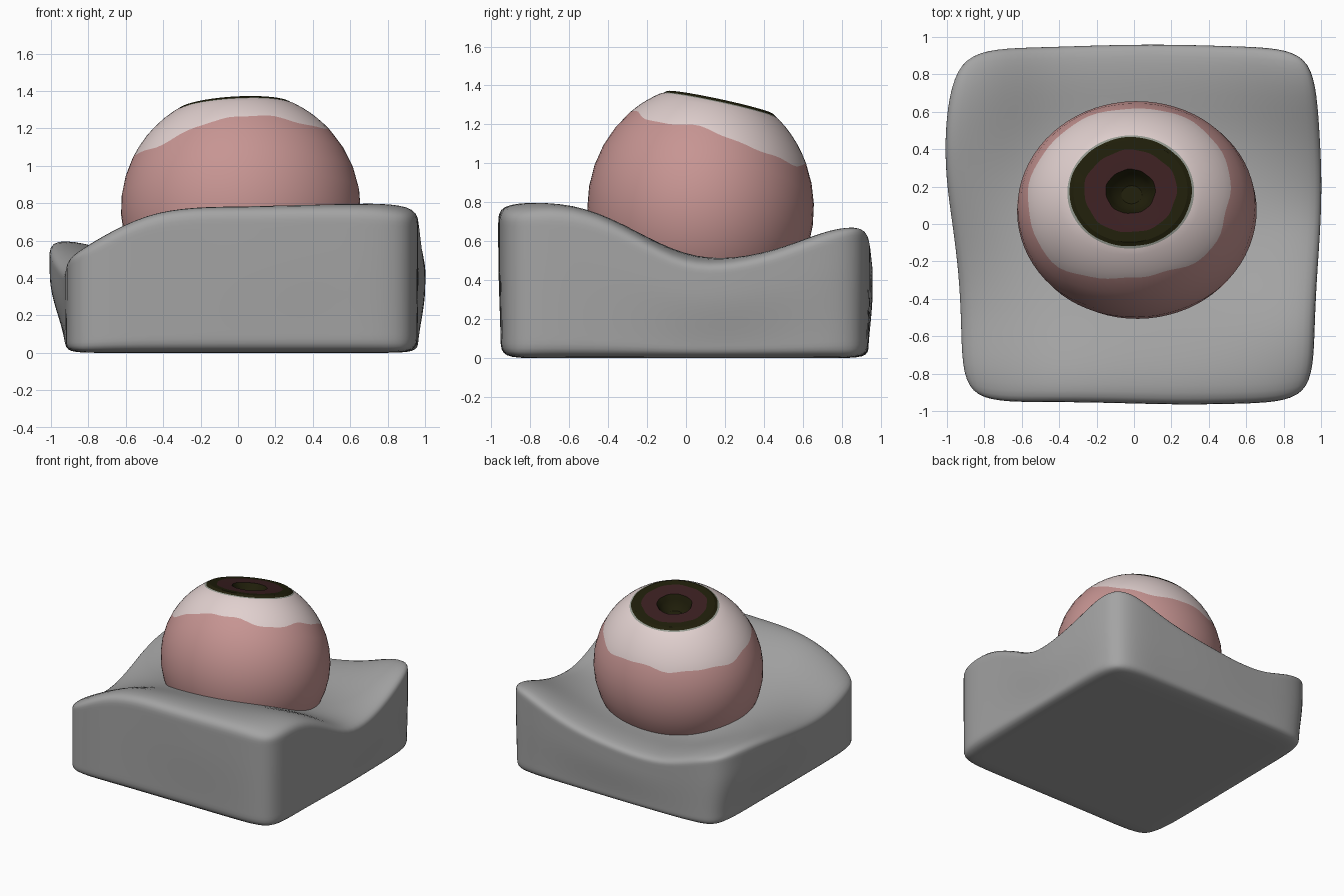
import bpy, bmesh, math
from mathutils import Vector

if "Cube" in bpy.data.objects:
    bpy.data.objects.remove(bpy.data.objects["Cube"])


def mat(name, rgb):
    m = bpy.data.materials.new(name)
    m.diffuse_color = (*rgb, 1)
    m.use_nodes = True
    m.node_tree.nodes["Principled BSDF"].inputs["Base Color"].default_value = m.diffuse_color
    return m


def finish(bm, name, mats):
    bmesh.ops.recalc_face_normals(bm, faces=bm.faces)
    me = bpy.data.meshes.new(name)
    bm.to_mesh(me)
    bm.free()
    ob = bpy.data.objects.new(name, me)
    bpy.context.collection.objects.link(ob)
    for m in mats:
        me.materials.append(m)
    bpy.ops.object.select_all(action='DESELECT')
    ob.select_set(True)
    bpy.context.view_layer.objects.active = ob
    return ob


def spline(vals, t, closed=False):
    """Catmull-Rom through evenly spaced values, t in index units."""
    n = len(vals)
    if not closed:
        t = min(max(t, 0), n - 1.0001)
    i = math.floor(t)
    f = t - i
    get = (lambda k: vals[k % n]) if closed else (lambda k: vals[min(max(k, 0), n - 1)])
    a, b, c, d = (get(i + k) for k in (-1, 0, 1, 2))
    return b + 0.5 * f * (c - a + f * (2 * a - 5 * b + 4 * c - d + f * (3 * (b - c) + d - a)))


def bump(x, centre, width):
    return math.exp(-((x - centre) / width) ** 2)


# --- soft block with a wavy top ---
HEIGHTS = [  # rows front to back, columns left to right, spacing 0.45
    (.59, .80, .82, .825, .815),
    (.47, .63, .68, .72, .79),
    (.53, .53, .56, .53, .52),
    (.64, .44, .43, .48, .585),
    (.65, .49, .51, .59, .76)]


def height(x, y):
    cols = [spline(row, (x + .9) / .45) for row in HEIGHTS]
    return spline(cols, (y + .9) / .45)


def spread(u):
    steps = (0, .27, .54, .8, 1)
    return math.copysign(steps[round(abs(u) * 4)], u)


def round_corner(u, w, r=.17):
    a, b = abs(u) - 1 + r, abs(w) - 1 + r
    if a <= 0 or b <= 0:
        return u, w
    k = max(a, b) / math.hypot(a, b)
    return math.copysign(1 - r + a * k, u), math.copysign(1 - r + b * k, w)


bm = bmesh.new()
bmesh.ops.create_cube(bm, size=2)
bmesh.ops.subdivide_edges(bm, edges=bm.edges[:], cuts=7, use_grid_fill=True)
for v in bm.verts:
    t = (v.co.z + 1) / 2
    top = t > .99
    edges = (abs(v.co.x) > .99) + (abs(v.co.y) > .99)
    u, w = round_corner(spread(v.co.x), spread(v.co.y))
    s = min(1, t / .7)
    s = s * s * (3 - 2 * s)
    x = .02 + .94 * u
    y = -.008 + .943 * w
    z = t * (height(x, y) - (.003, .035, .085)[edges if top else min(edges, 1)])
    # sides bulge outward toward the top
    dx = -.095 * bump(y, .4, .5) * max(-u, 0) ** 3 + .045 * bump(y, .2, .5) * max(u, 0) ** 3
    dy = -.015 * bump(x, .3, .4) * max(-w, 0) ** 3 + .025 * bump(x, .1, .6) * max(w, 0) ** 3
    v.co = (x + dx * s, y + dy * s, z)
block = finish(bm, "wavy_block", [mat("stone grey", (.37, .37, .37))])
mod = block.modifiers.new("smooth", 'SUBSURF')
mod.levels = mod.render_levels = 2
bpy.ops.object.modifier_apply(modifier=mod.name)
bpy.ops.object.shade_smooth()

# --- eyeball: rings around a tilted axis, then a flat iris and a pupil pit ---
SEG = 72
CENTRE = Vector((.015, .075, .77))
SEMI = Vector((.641, .582, .63))
axis = Vector((-.06, .195, .979)).normalized()
ax_x = (Vector((1, 0, 0)) - axis * axis.x).normalized()
ax_y = axis.cross(ax_x)
CAP = math.radians(32)
EDGE = (54, 61, 58, 60, 62, 61, 49, 54)  # angle of the pale area's border, every 45 degrees


def border(phi):
    d = spline(EDGE, phi / math.tau * 8, True)
    return math.radians(d + .9 * math.sin(7 * phi) + .5 * math.sin(13 * phi + 1))


def place(r, h, phi):
    p = axis * h + (ax_x * math.cos(phi) + ax_y * math.sin(phi)) * r
    return Vector(a * b for a, b in zip(p, SEMI)) + CENTRE


def on_ball(theta):
    return lambda phi: (math.sin(theta(phi)), math.cos(theta(phi)))


def on_cap(frac, depth=0, wob=0):
    def f(phi):
        k = frac + wob * (math.sin(5 * phi) + .7 * math.sin(11 * phi + 2))
        return math.sin(CAP) * k, math.cos(CAP) - depth
    return f


PINK, PALE, RIM, OLIVE, RED = range(5)
rings = []  # (ring function, colour of the band that follows)
N = 12
for i in range(N):
    rings.append((on_ball(lambda p, k=i / N: math.radians(174) * (1 - k) + border(p) * k), PINK))
for i in range(5):
    rings.append((on_ball(lambda p, k=i / 5: border(p) * (1 - k) + CAP * k), PALE))
rings += [(on_cap(1), RIM), (on_cap(.965, -.008, .004), OLIVE), (on_cap(.9, -.03), OLIVE),
          (on_cap(.73, -.03, .01), RED), (on_cap(.39, -.025, .005), OLIVE),
          (on_cap(.33, .03), OLIVE), (on_cap(.27, .09), OLIVE), (on_cap(.16, .13), OLIVE)]

bm = bmesh.new()
loops = []
for f, _ in rings:
    loops.append([bm.verts.new(place(*f(math.tau * j / SEG), math.tau * j / SEG)) for j in range(SEG)])
for (low, high), (_, colour) in zip(zip(loops, loops[1:]), rings):
    for j in range(SEG):
        k = (j + 1) % SEG
        bm.faces.new((low[j], low[k], high[k], high[j])).material_index = colour
bm.faces.new(loops[0]).material_index = PINK
bm.faces.new(loops[-1]).material_index = OLIVE
finish(bm, "eyeball", [
    mat("flesh pink", (.57, .30, .29)), mat("pale pink", (.75, .63, .62)),
    mat("rim grey", (.30, .32, .28)), mat("dark olive", (.014, .013, .003)),
    mat("dark red", (.043, .014, .015))])
bpy.ops.object.shade_smooth_by_angle(angle=math.radians(30))
